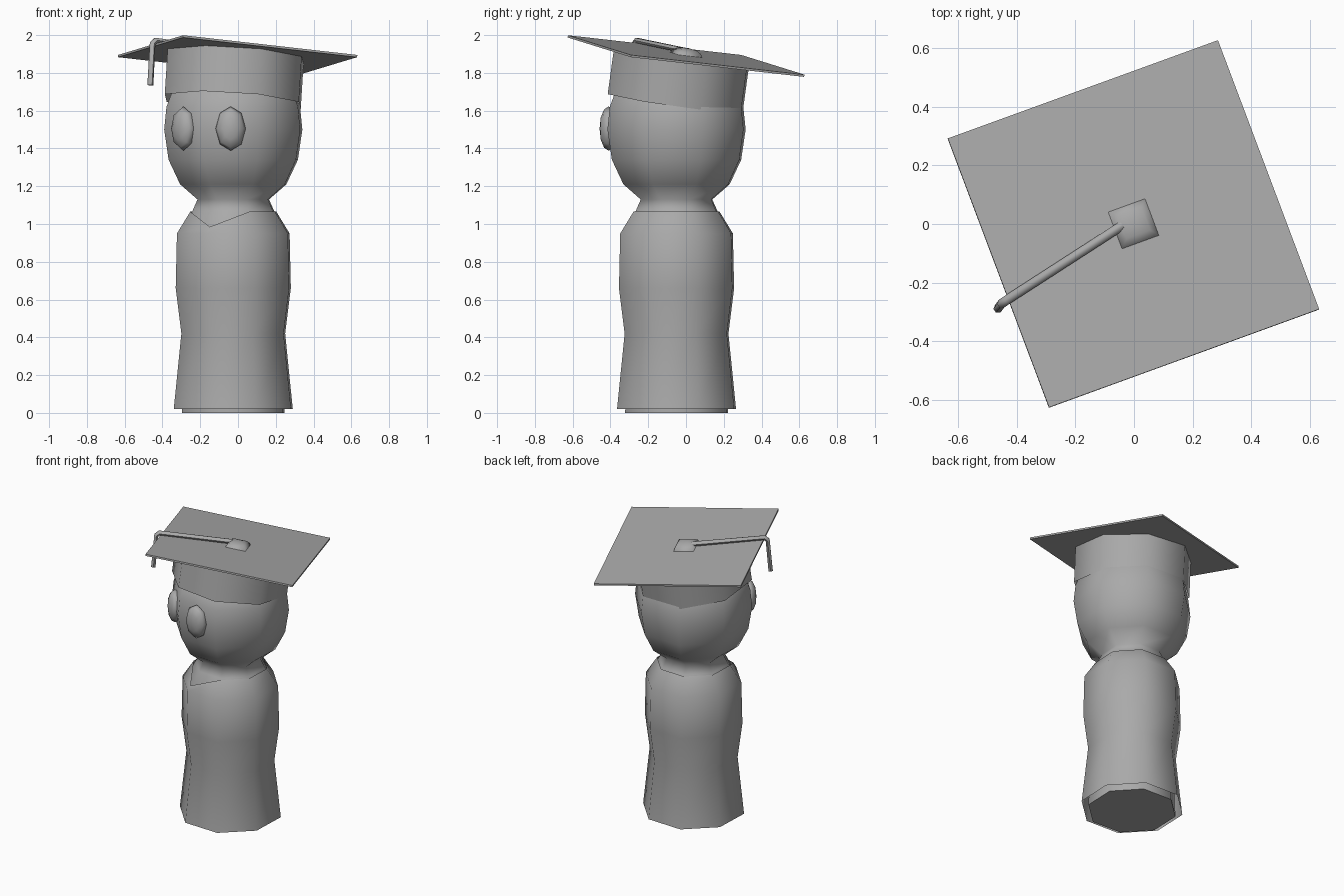
import bpy, bmesh
from math import sin, cos, pi, radians
from mathutils import Matrix, Vector

if "Cube" in bpy.data.objects:
    bpy.data.objects.remove(bpy.data.objects["Cube"])

grey = bpy.data.materials.new("plain_grey")
GREY = (0.4, 0.4, 0.4, 1)
grey.diffuse_color = GREY
grey.use_nodes = True
grey.node_tree.nodes["Principled BSDF"].inputs["Base Color"].default_value = GREY

# The figure is turned on its axis; the cap leans back on the head
FIGURE = Matrix.Translation((-0.025, -0.05, 0)) @ Matrix.Rotation(radians(-24.7), 4, 'Z')
CAP = FIGURE @ Matrix.Translation((0, 0.056, 1.895)) @ Matrix.Rotation(radians(-8.6), 4, 'X')


def finish(name, bm, matrix, smooth=None):
    bmesh.ops.recalc_face_normals(bm, faces=bm.faces)
    bm.transform(matrix)
    mesh = bpy.data.meshes.new(name)
    bm.to_mesh(mesh)
    bm.free()
    mesh.materials.append(grey)
    obj = bpy.data.objects.new(name, mesh)
    bpy.context.collection.objects.link(obj)
    if smooth:
        bpy.ops.object.select_all(action='DESELECT')
        bpy.context.view_layer.objects.active = obj
        obj.select_set(True)
        bpy.ops.object.shade_smooth_by_angle(angle=radians(smooth))
    return obj


def lathe(profile, sides=8, close=True):
    """Stack rings of (radius, height), with one corner facing the front."""
    bm = bmesh.new()
    rings = []
    for r, z in profile:
        angles = [2 * pi * i / sides for i in range(sides)]
        rings.append([bm.verts.new((r * sin(a), -r * cos(a), z)) for a in angles])
    for low, high in zip(rings, rings[1:]):
        for i in range(sides):
            j = (i + 1) % sides
            bm.faces.new((low[i], low[j], high[j], high[i]))
    if close:
        bm.faces.new(rings[0])
        bm.faces.new(rings[-1])
    return bm, rings


# Body, neck and head in one smooth turned shape
bm, _ = lathe([(0.29, 0), (0.28, 0.42), (0.295, 0.66), (0.3, 0.94), (0.23, 1.07),
               (0.202, 1.13), (0.3, 1.21), (0.365, 1.34), (0.39, 1.5),
               (0.377, 1.62), (0.33, 1.74), (0.2, 1.8)])
finish("body_and_head", bm, FIGURE, 80)

# Gown, with the neckline dipping to a point at the front
bm, rings = lathe([(0.336, 0.02), (0.293, 0.42), (0.325, 0.66), (0.318, 0.95),
                   (0.243, 1.065)], close=False)
rings[-1][0].co = Vector((0, -0.297, 0.985))
finish("gown", bm, FIGURE, 80)

# Eyes
for name, side in (("left_eye", 1), ("right_eye", -1)):
    bm = bmesh.new()
    bmesh.ops.create_uvsphere(bm, u_segments=8, v_segments=6, radius=1)
    place = (Matrix.Rotation(radians(22.5 * side), 4, 'Z')
             @ Matrix.Translation((0, -0.36, 1.505))
             @ Matrix.Diagonal((0.08, 0.048, 0.117, 1))
             @ Matrix.Rotation(pi / 2, 4, 'X'))
    finish(name, bm, FIGURE @ place, 80)

# Cap band
bm, _ = lathe([(0.385, -0.255), (0.385, -0.008)], close=False)
finish("cap_band", bm, CAP @ Matrix.Translation((0, -0.025, 0)), 60)

# Cap board, one corner to the front
bm, _ = lathe([(0.697, -0.012), (0.697, 0)], sides=4)
finish("cap_board", bm, CAP)

# Cap button
bm, _ = lathe([(0.095, 0), (0.085, 0.016), (0.06, 0.03), (0.02, 0.036)], sides=4)
finish("cap_button", bm, CAP, 95)

# Tassel cord, running over the board edge and hanging down
curve = bpy.data.curves.new("tassel_path", 'CURVE')
curve.dimensions = '3D'
curve.bevel_depth = 0.016
curve.bevel_resolution = 1
curve.use_fill_caps = True
path = [(-0.04, -0.005, 1.918), (-0.435, -0.26, 1.972), (-0.452, -0.272, 1.955),
        (-0.464, -0.288, 1.735)]
spline = curve.splines.new('POLY')
spline.points.add(len(path) - 1)
for point, co in zip(spline.points, path):
    point.co = (*co, 1)
helper = bpy.data.objects.new("tassel_path", curve)
bpy.context.collection.objects.link(helper)
bpy.context.view_layer.update()
bm = bmesh.new()
bm.from_mesh(helper.to_mesh())
helper.to_mesh_clear()
bpy.data.objects.remove(helper)
finish("tassel", bm, Matrix.Identity(4), 60)
